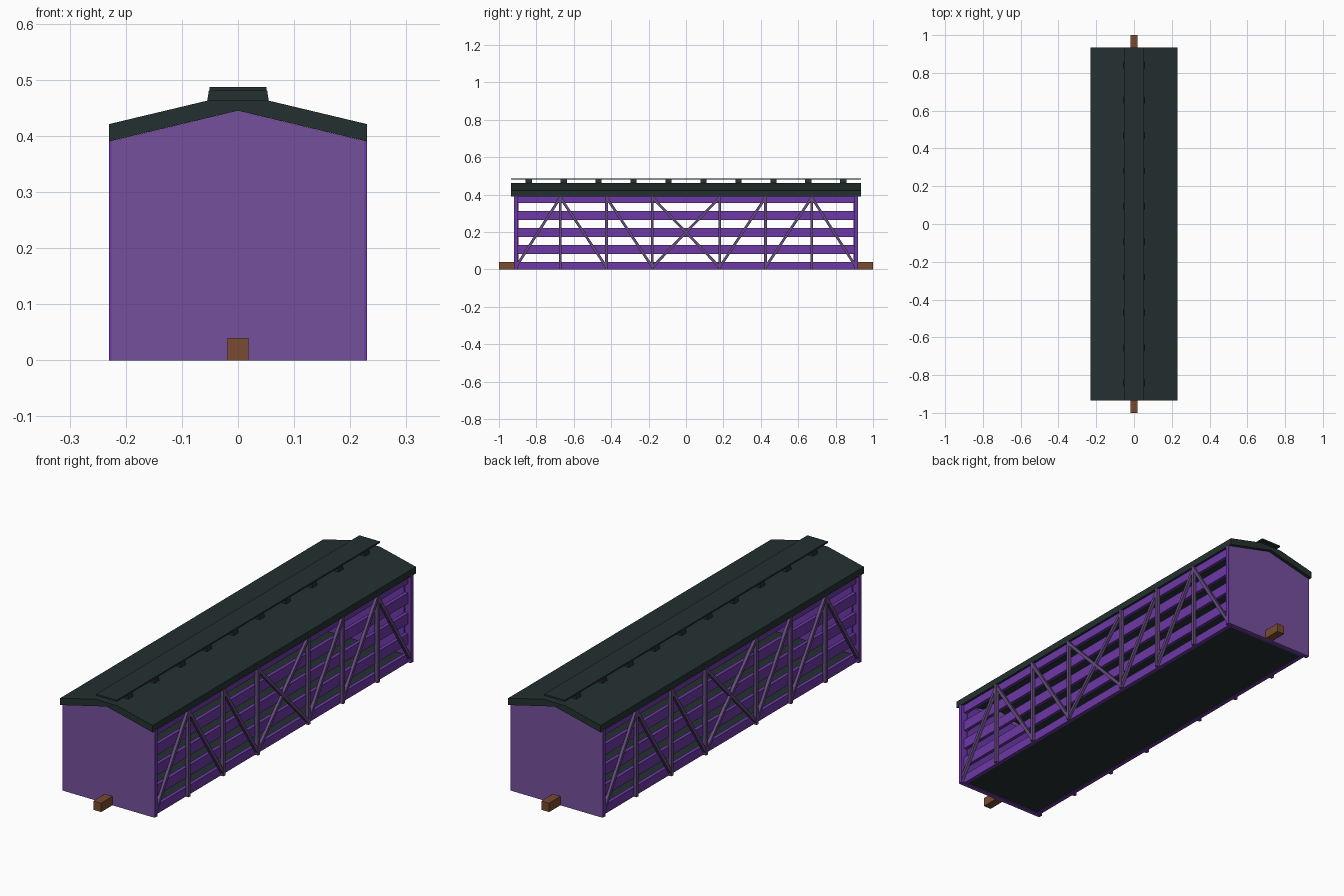
import bpy, bmesh
from mathutils import Vector

if "Cube" in bpy.data.objects:
    bpy.data.objects.remove(bpy.data.objects["Cube"])


def material(name, rgb):
    m = bpy.data.materials.new(name)
    m.use_nodes = True
    m.diffuse_color = (*rgb, 1)
    m.node_tree.nodes["Principled BSDF"].inputs["Base Color"].default_value = (*rgb, 1)
    return m


ROOF = material("dark green", (0.018, 0.03, 0.03))
WALL = material("pale purple", (0.18, 0.08, 0.34))
SLAT = material("deep purple", (0.15, 0.04, 0.38))
TRUSS = material("grey purple", (0.13, 0.07, 0.21))
WOOD = material("brown", (0.19, 0.07, 0.03))


def finish(bm, name, mat):
    bmesh.ops.recalc_face_normals(bm, faces=bm.faces)
    mesh = bpy.data.meshes.new(name)
    bm.to_mesh(mesh)
    bm.free()
    mesh.materials.append(mat)
    ob = bpy.data.objects.new(name, mesh)
    bpy.context.collection.objects.link(ob)
    return ob


def prism(name, profile, y0, y1, mat):
    """Extrude an xz outline along y."""
    bm = bmesh.new()
    face = bm.faces.new([bm.verts.new((x, y0, z)) for x, z in profile])
    new = bmesh.ops.extrude_face_region(bm, geom=[face])["geom"]
    verts = [v for v in new if isinstance(v, bmesh.types.BMVert)]
    bmesh.ops.translate(bm, verts=verts, vec=(0, y1 - y0, 0))
    return finish(bm, name, mat)


def box(name, x, y, z, mat):
    return prism(name, [(x[0], z[0]), (x[1], z[0]), (x[1], z[1]), (x[0], z[1])], *y, mat)


def bar(name, a, b, x, width, mat):
    """Flat bar between two (y, z) points, spanning x[0] to x[1]."""
    a, b = Vector((0, *a)), Vector((0, *b))
    side = (b - a).normalized().cross(Vector((1, 0, 0))) * width / 2
    bm = bmesh.new()
    rings = [[bm.verts.new(p + Vector((u, 0, 0))) for p in (a + side, b + side, b - side, a - side)]
             for u in x]
    for ring in rings:
        bm.faces.new(ring)
    for i in range(4):
        j = (i + 1) % 4
        bm.faces.new((rings[0][i], rings[0][j], rings[1][j], rings[1][i]))
    return finish(bm, name, mat)


def mirrored(half):
    return half + [(-x, z) for x, z in reversed(half) if x > 0]


# Roof shell with a flat ridge, and the raised walkway on its blocks
prism("roof", [(0, 0.445), (0.23, 0.39), (0.23, 0.421), (0.054, 0.463),
               (-0.054, 0.463), (-0.23, 0.421), (-0.23, 0.39)], -0.935, 0.935, ROOF)
box("roof_walkway", (-0.051, 0.051), (-0.935, 0.935), (0.48, 0.487), ROOF)
for i in range(10):
    y = (i - 4.5) * 0.187
    prism("walkway_block", mirrored([(0.055, 0.461), (0.052, 0.481)]),
          y - 0.017, y + 0.017, ROOF)

# Floor
box("floor", (-0.202, 0.202), (-0.9, 0.9), (0.003, 0.035), ROOF)

# Gabled end walls, corner posts and couplers
gable = [(-0.225, 0), (0.225, 0), (0.225, 0.391), (0, 0.445), (-0.225, 0.391)]
for end, s in (("front", -1), ("back", 1)):
    prism(end + "_wall", gable, s * 0.92, s * 0.91, WALL)
    box(end + "_inner_wall", (-0.2, 0.2), sorted((s * 0.91, s * 0.895)), (0, 0.395), SLAT)
    box(end + "_coupler", (-0.019, 0.019), sorted((s * 0.92, s)), (0, 0.04), WOOD)

# Slatted sides with a truss outside
SLATS = [(0, 0.04), (0.083, 0.13), (0.174, 0.222), (0.265, 0.313), (0.355, 0.394)]
POSTS = (0.18, 0.425, 0.672)
LOW, HIGH = 0.012, 0.385
for side, s in (("left", 1), ("right", -1)):
    for z in SLATS:
        box(side + "_slat", (s * 0.2, s * 0.216), (-0.915, 0.915), z, SLAT)
    depth = (s * 0.214, s * 0.23)
    brace = (s * 0.214, s * 0.2285)
    for e in (-1, 1):
        box(side + "_corner_post", (s * 0.2, s * 0.23), sorted((e * 0.919, e * 0.9)),
            (0, 0.392), SLAT)
        for y in POSTS:
            bar(side + "_post", (e * y, 0), (e * y, 0.392), depth, 0.014, TRUSS)
        # Diagonals fall outward-in, except the rising one at the end panel
        bar(side + "_brace", (e * 0.91, LOW), (e * POSTS[2], HIGH), brace, 0.014, TRUSS)
        bar(side + "_brace", (e * POSTS[2], HIGH), (e * POSTS[1], LOW), brace, 0.014, TRUSS)
        bar(side + "_brace", (e * POSTS[1], HIGH), (e * POSTS[0], LOW), brace, 0.014, TRUSS)
        bar(side + "_cross_brace", (e * POSTS[0], LOW), (-e * POSTS[0], HIGH),
            (s * 0.214, s * (0.228 + e * 0.0005)), 0.014, TRUSS)
